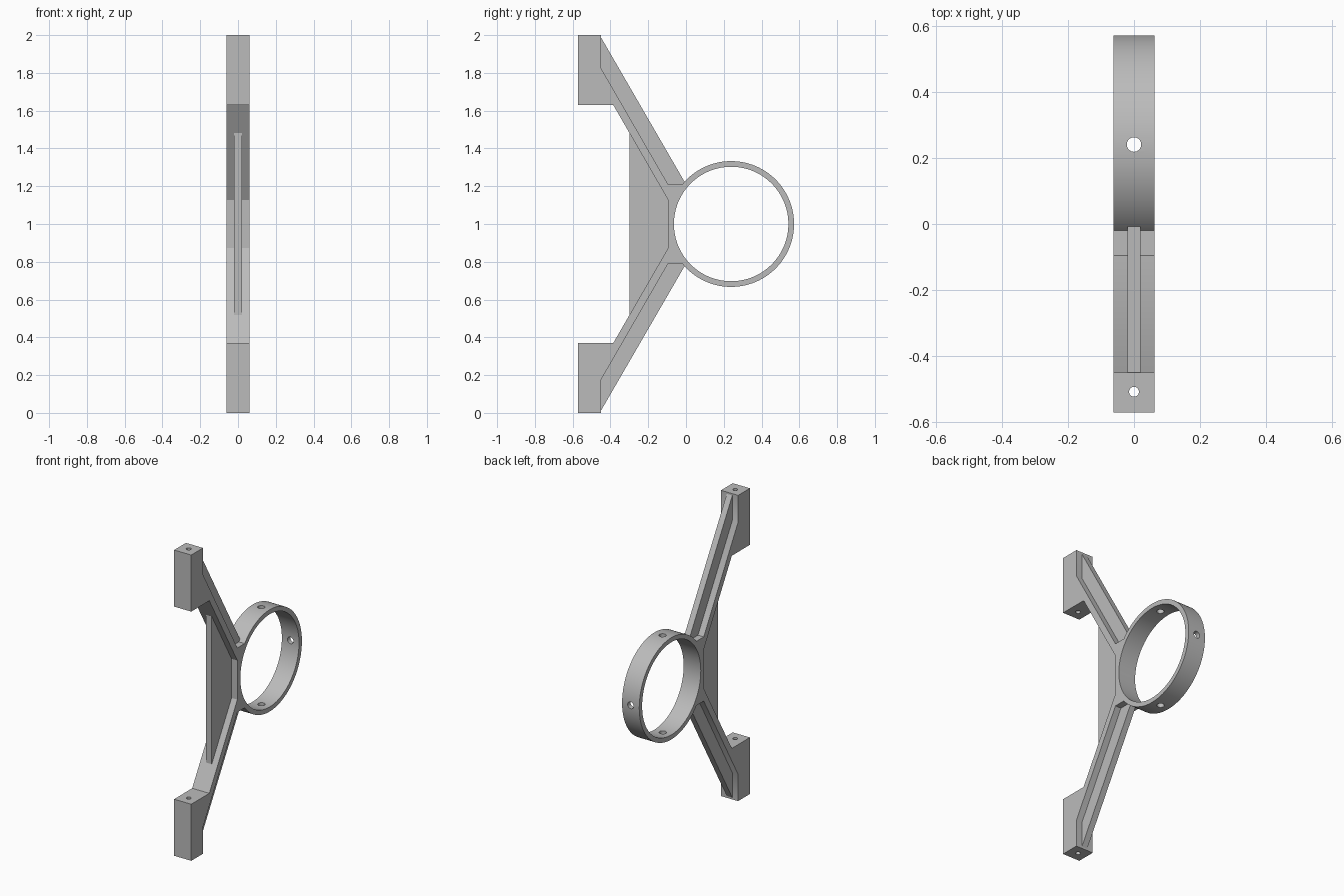
import bpy, bmesh, math
from mathutils import Matrix

cube = bpy.data.objects.get("Cube")
if cube:
    bpy.data.objects.remove(cube, do_unlink=True)

HALF_WIDTH = 0.062
RIB_HALF = 0.02
RING_Y, MID_Z = 0.239, 1.0
OUTER_R, INNER_R = 0.333, 0.303

grey = bpy.data.materials.new("plain grey")
grey.use_nodes = True
colour = (0.5, 0.5, 0.5, 1)
grey.diffuse_color = colour
grey.node_tree.nodes["Principled BSDF"].inputs["Base Color"].default_value = colour


def make_object(name, bm):
    bmesh.ops.recalc_face_normals(bm, faces=bm.faces)
    mesh = bpy.data.meshes.new(name)
    bm.to_mesh(mesh)
    bm.free()
    mesh.materials.append(grey)
    obj = bpy.data.objects.new(name, mesh)
    bpy.context.collection.objects.link(obj)
    return obj


def plate(name, outline, half):
    """Extrude a (y, z) outline across x."""
    bm = bmesh.new()
    face = bm.faces.new([bm.verts.new((-half, y, z)) for y, z in outline])
    new = bmesh.ops.extrude_face_region(bm, geom=[face])["geom"]
    verts = [v for v in new if isinstance(v, bmesh.types.BMVert)]
    bmesh.ops.translate(bm, verts=verts, vec=(2 * half, 0, 0))
    return make_object(name, bm)


def flip(points):
    """Mirror an outline about the middle height, keeping the loop order."""
    return [(y, 2 * MID_Z - z) for y, z in reversed(points)]


def cylinder(name, radius, length, location, axis, segments=32):
    bm = bmesh.new()
    turn = {"X": Matrix.Rotation(math.pi / 2, 4, "Y"),
            "Y": Matrix.Rotation(math.pi / 2, 4, "X"),
            "Z": Matrix.Identity(4)}[axis]
    bmesh.ops.create_cone(bm, cap_ends=True, segments=segments, radius1=radius,
                          radius2=radius, depth=length,
                          matrix=Matrix.Translation(location) @ turn)
    return make_object(name, bm)


def cut(obj, cutter):
    mod = obj.modifiers.new("hole", "BOOLEAN")
    mod.operation = "DIFFERENCE"
    mod.solver = "EXACT"
    mod.object = cutter
    bpy.ops.object.select_all(action="DESELECT")
    bpy.context.view_layer.objects.active = obj
    obj.select_set(True)
    bpy.ops.object.modifier_apply(modifier=mod.name)
    bpy.data.objects.remove(cutter, do_unlink=True)


def smooth(obj):
    bpy.ops.object.select_all(action="DESELECT")
    bpy.context.view_layer.objects.active = obj
    obj.select_set(True)
    bpy.ops.object.shade_smooth_by_angle(angle=math.radians(30))


# Frame: end blocks, sloping arms and hub, with the hub curved into the ring
upper = [(-0.385, 1.63), (-0.572, 1.63), (-0.572, 2.0), (-0.45, 2.0),
         (-0.45, 1.825), (-0.095, 1.21)]
hub_arc = []
for i in range(17):
    a = math.radians(139 + 82 * i / 16)
    hub_arc.append((RING_Y + 0.32 * math.cos(a), MID_Z + 0.32 * math.sin(a)))
inner = [(-0.095, 1.128)]
frame = plate("frame", inner + upper + hub_arc + flip(upper) + flip(inner), HALF_WIDTH)
cut(frame, cylinder("block_drill", 0.015, 2.4, (0, -0.509, MID_Z), "Z"))
smooth(frame)

# Ring with three drilled holes
ring = cylinder("ring", OUTER_R, 2 * HALF_WIDTH, (0, RING_Y, MID_Z), "X", 128)
cut(ring, cylinder("ring_bore", INNER_R, 1, (0, RING_Y, MID_Z), "X", 128))
cut(ring, cylinder("vertical_drill", 0.022, 1, (0, RING_Y + 0.002, MID_Z), "Z"))
cut(ring, cylinder("back_drill", 0.022, 0.2, (0, RING_Y + OUTER_R, MID_Z), "Y"))
smooth(ring)

# Thin stiffening ribs on the outer side of each arm
rib = [(-0.46, 1.8), (-0.46, 1.988), (-0.45, 1.988), (-0.005, 1.219),
       (0.0, 1.2), (-0.1, 1.2)]
plate("upper_arm_rib", rib, RIB_HALF)
plate("lower_arm_rib", flip(rib), RIB_HALF)

# Web joining both arms at the front
web = [(-0.08, 1.128), (-0.095, 1.135), (-0.3, 1.483)]
plate("front_web", web + flip(web), RIB_HALF)
